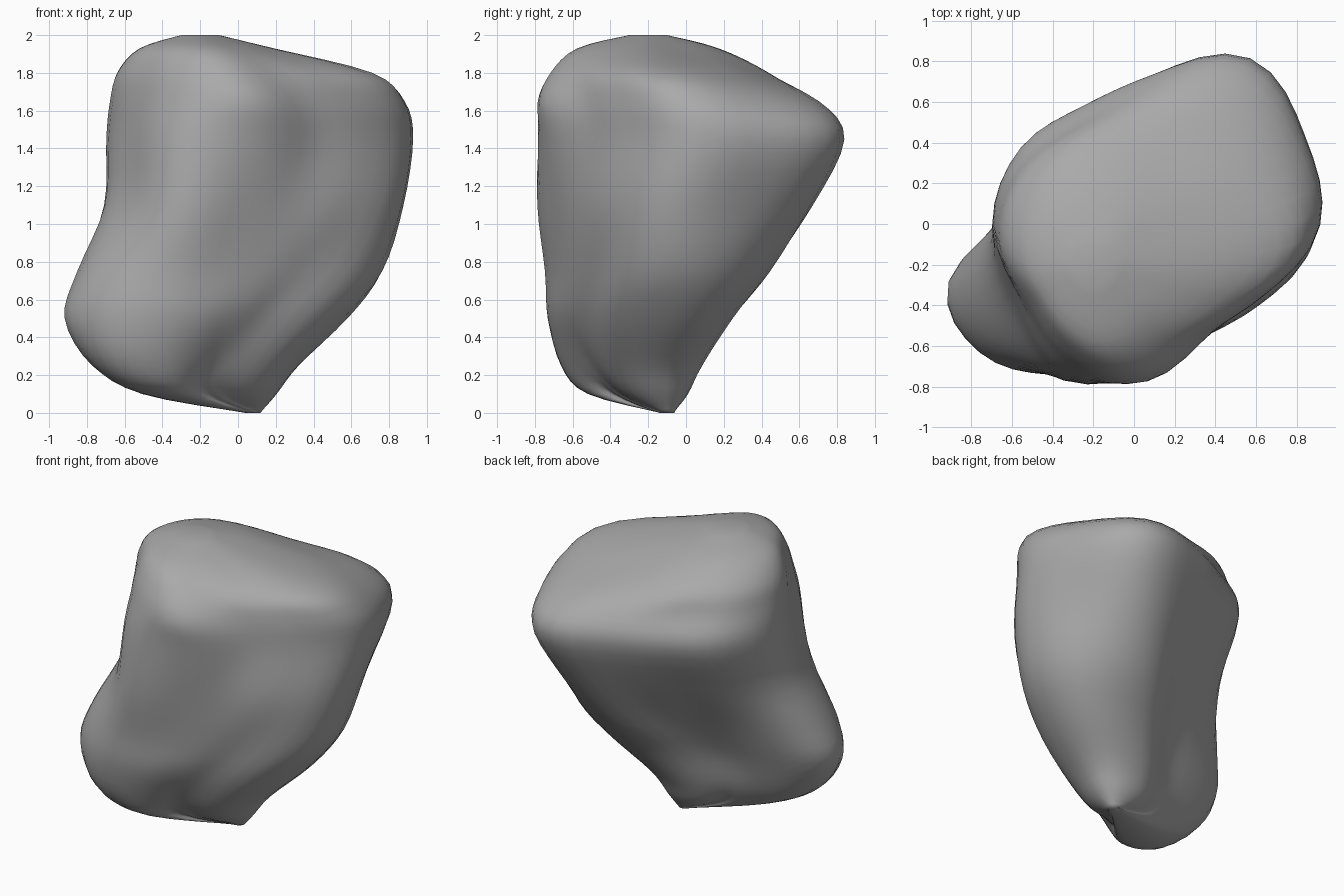
import bpy
import bmesh
import math
from mathutils import Vector

default_cube = bpy.data.objects.get("Cube")
if default_cube:
    bpy.data.objects.remove(default_cube, do_unlink=True)

SPOKES = 12          # radii given for each section
AROUND = 4           # subdivisions between neighbouring spokes
UPWARD = 4           # subdivisions between neighbouring sections

# Sections in hundredths: (height, centre x, centre y), then the radius on each
# spoke, counter-clockwise from +x
body_sections = [
    ((10, -18, -27), (32, 43, 32, 17, 16, 19, 29, 37, 29, 13, 12, 15)),
    ((25, -22, -32), (47, 60, 47, 30, 27, 34, 54, 55, 39, 25, 20, 27)),
    ((50, -18, -30), (69, 83, 63, 38, 34, 46, 74, 67, 50, 39, 35, 41)),
    ((75, -8, -20), (82, 88, 75, 48, 41, 51, 76, 76, 63, 49, 46, 54)),
    ((110, 5, -10), (82, 84, 88, 66, 58, 66, 76, 74, 78, 60, 54, 63)),
    ((145, 10, 0), (82, 86, 95, 74, 68, 76, 80, 77, 86, 74, 60, 66)),
    ((165, 5, -5), (83, 83, 85, 69, 63, 70, 73, 68, 74, 73, 58, 64)),
    ((180, -5, -12), (77, 68, 57, 56, 58, 60, 59, 53, 57, 60, 52, 58)),
    ((193, -15, -20), (34, 33, 35, 37, 40, 39, 37, 33, 35, 38, 33, 31)),
]
foot_tip = ((0, 8, -10), (4,) * SPOKES)
crown = ((200, -20, -20), (10,) * SPOKES)


def smooth_between(a, b, c, d, t):
    """Smooth curve through b and c, steered by a and d."""
    return b + 0.5 * t * (c - a + t * (2 * a - 5 * b + 4 * c - d + t * (3 * (b - c) + d - a)))


def outline(section):
    """Turn one section into a dense, smooth closed ring of points."""
    (height, cx, cy), radii = section
    ring = []
    for spoke in range(SPOKES):
        near = [radii[(spoke + k) % SPOKES] for k in (-1, 0, 1, 2)]
        for step in range(AROUND):
            t = step / AROUND
            angle = math.tau * (spoke + t) / SPOKES
            r = smooth_between(*near, t)
            ring.append(Vector((cx + r * math.cos(angle), cy + r * math.sin(angle), height)) / 100)
    return ring


def loft(outlines):
    """Fill in smooth rings between the outlines, bottom to top."""
    last = len(outlines) - 1
    rings = []
    for level in range(last):
        near = [outlines[min(max(level + k, 0), last)] for k in (-1, 0, 1, 2)]
        for step in range(UPWARD):
            t = step / UPWARD
            rings.append([smooth_between(*points, t) for points in zip(*near)])
    rings.append(outlines[last])
    return rings


# Stone skin: bridged rings with closed ends
bm = bmesh.new()
rings = [[bm.verts.new(p) for p in ring]
         for ring in loft([outline(s) for s in [foot_tip, *body_sections, crown]])]
count = SPOKES * AROUND
for lower, upper in zip(rings, rings[1:]):
    for i in range(count):
        j = (i + 1) % count
        bm.faces.new((lower[i], lower[j], upper[j], upper[i]))
bm.faces.new(list(reversed(rings[0])))
bm.faces.new(rings[-1])

# Soften the bends a little
bmesh.ops.smooth_vert(bm, verts=bm.verts[count:-count], factor=0.4,
                      use_axis_x=True, use_axis_y=True, use_axis_z=True)
bmesh.ops.recalc_face_normals(bm, faces=bm.faces[:])

mesh = bpy.data.meshes.new("rock")
bm.to_mesh(mesh)
bm.free()
rock = bpy.data.objects.new("rock", mesh)
bpy.context.collection.objects.link(rock)

# Plain grey stone
stone = bpy.data.materials.new("grey_stone")
stone.use_nodes = True
grey = (0.4, 0.4, 0.4, 1)
stone.diffuse_color = grey
shader = next(n for n in stone.node_tree.nodes if n.type == 'BSDF_PRINCIPLED')
shader.inputs["Base Color"].default_value = grey
shader.inputs["Roughness"].default_value = 0.9
mesh.materials.append(stone)

bpy.ops.object.select_all(action='DESELECT')
rock.select_set(True)
bpy.context.view_layer.objects.active = rock
bpy.ops.object.shade_smooth_by_angle(angle=math.radians(60))
